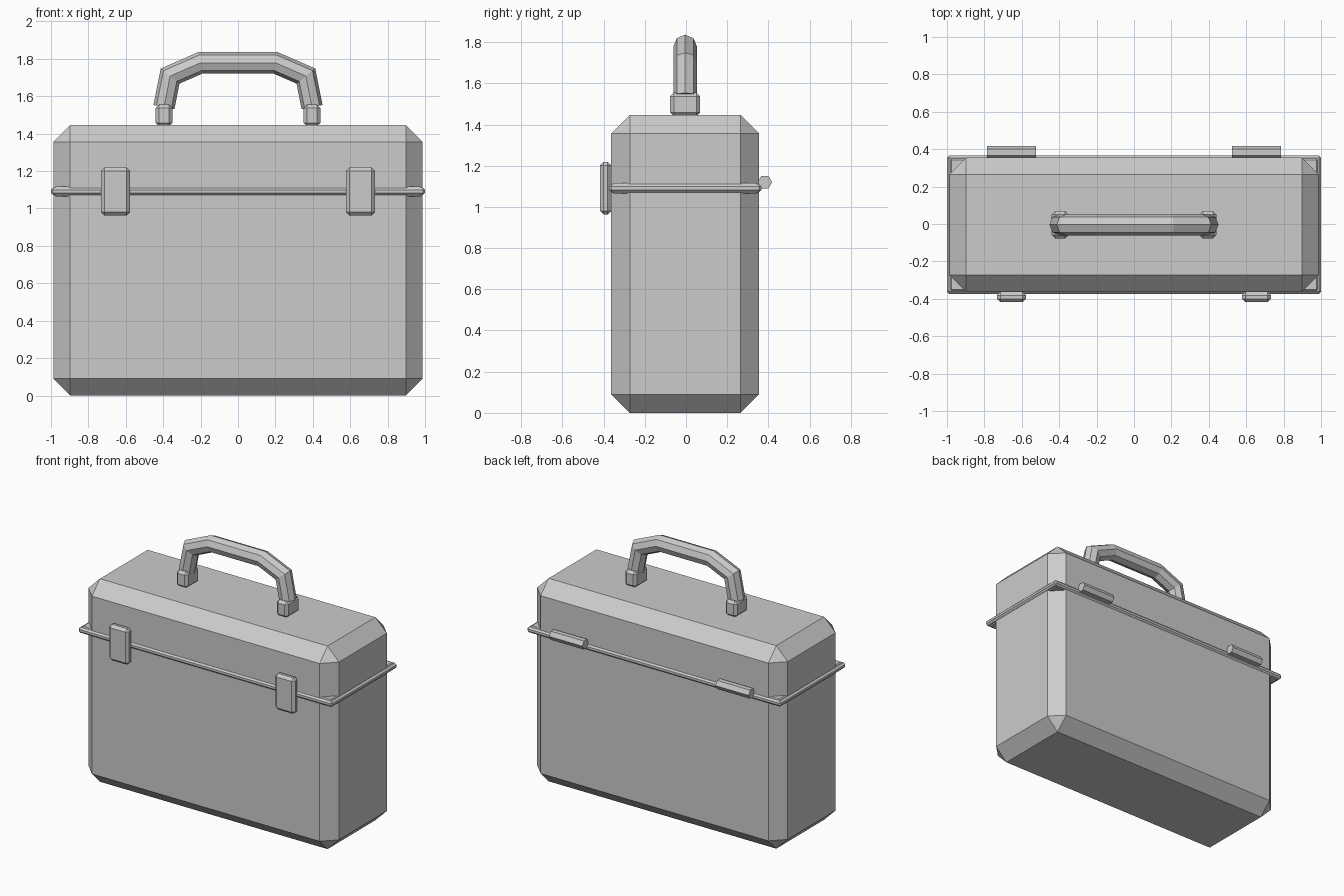
import bpy, bmesh, math
from mathutils import Vector

if "Cube" in bpy.data.objects:
    bpy.data.objects.remove(bpy.data.objects["Cube"])

CY = -0.004  # centre line of the case in y


def finish(name, bm):
    bmesh.ops.recalc_face_normals(bm, faces=bm.faces[:])
    mesh = bpy.data.meshes.new(name)
    bm.to_mesh(mesh)
    bm.free()
    obj = bpy.data.objects.new(name, mesh)
    bpy.context.collection.objects.link(obj)
    return obj


def box(name, lo, hi, bevel):
    """Box between two corners with one-segment chamfers on all edges."""
    bm = bmesh.new()
    bmesh.ops.create_cube(bm, size=1)
    lo, hi = Vector(lo), Vector(hi)
    for v in bm.verts:
        v.co = (lo + hi) / 2 + v.co * (hi - lo)
    bmesh.ops.bevel(bm, geom=bm.edges[:], offset=bevel, segments=1,
                    affect='EDGES', profile=0.5)
    return finish(name, bm)


def tube(name, path, radius, sides, start=0.0):
    """Sweep a regular polygon along a path lying in the xz plane."""
    bm = bmesh.new()
    pts = [Vector(p) for p in path]
    side = Vector((0, 1, 0))
    rings = []
    for i, p in enumerate(pts):
        a = (p - pts[max(i - 1, 0)]).normalized()
        b = (pts[min(i + 1, len(pts) - 1)] - p).normalized()
        tangent = (a + b).normalized()
        up = tangent.cross(side)
        if a.length and b.length:
            up /= tangent.dot(a)  # mitre the joint
        angles = [start + math.tau * k / sides for k in range(sides)]
        rings.append([bm.verts.new(p + radius * (side * math.cos(t) + up * math.sin(t)))
                      for t in angles])
    for r, s in zip(rings, rings[1:]):
        for k in range(sides):
            n = (k + 1) % sides
            bm.faces.new((r[k], r[n], s[n], s[k]))
    bm.faces.new(rings[0])
    bm.faces.new(rings[-1])
    return finish(name, bm)


# Case with chamfered edges, and the seam rim around it
box("case_body", (-0.987, CY - 0.359, 0), (0.987, CY + 0.359, 1.446), 0.09)
box("seam_rim", (-1.0, CY - 0.37, 1.071), (1.0, CY + 0.37, 1.111), 0.012)

for sx, label in ((-1, "left"), (1, "right")):
    # Small blocks filling the chamfered corners at the seam
    for sy, end in ((-1, "front"), (1, "back")):
        xs = sorted((sx * 0.895, sx * 0.985))
        ys = sorted((CY + sy * 0.267, CY + sy * 0.357))
        box(f"corner_block_{end}_{label}", (xs[0], ys[0], 1.065),
            (xs[1], ys[1], 1.117), 0.01)

    # Front latch
    x = sx * 0.655
    box(f"latch_{label}", (x - 0.078, -0.418, 0.963), (x + 0.078, -0.363, 1.219), 0.018)

    # Hexagonal hinge barrel at the back
    tube(f"hinge_{label}", [(x - 0.131, 0.383, 1.12), (x + 0.131, 0.383, 1.12)], 0.035, 6)

    # Handle mount
    x = sx * 0.395
    box(f"handle_mount_{label}", (x - 0.045, CY - 0.073, 1.44),
        (x + 0.045, CY + 0.073, 1.555), 0.018)

# Octagonal carrying handle
half = [(0.396, 1.542), (0.363, 1.708), (0.2, 1.779)]
path = [(-x, CY, z) for x, z in half] + [(x, CY, z) for x, z in reversed(half)]
tube("handle", path, 0.057, 8)
